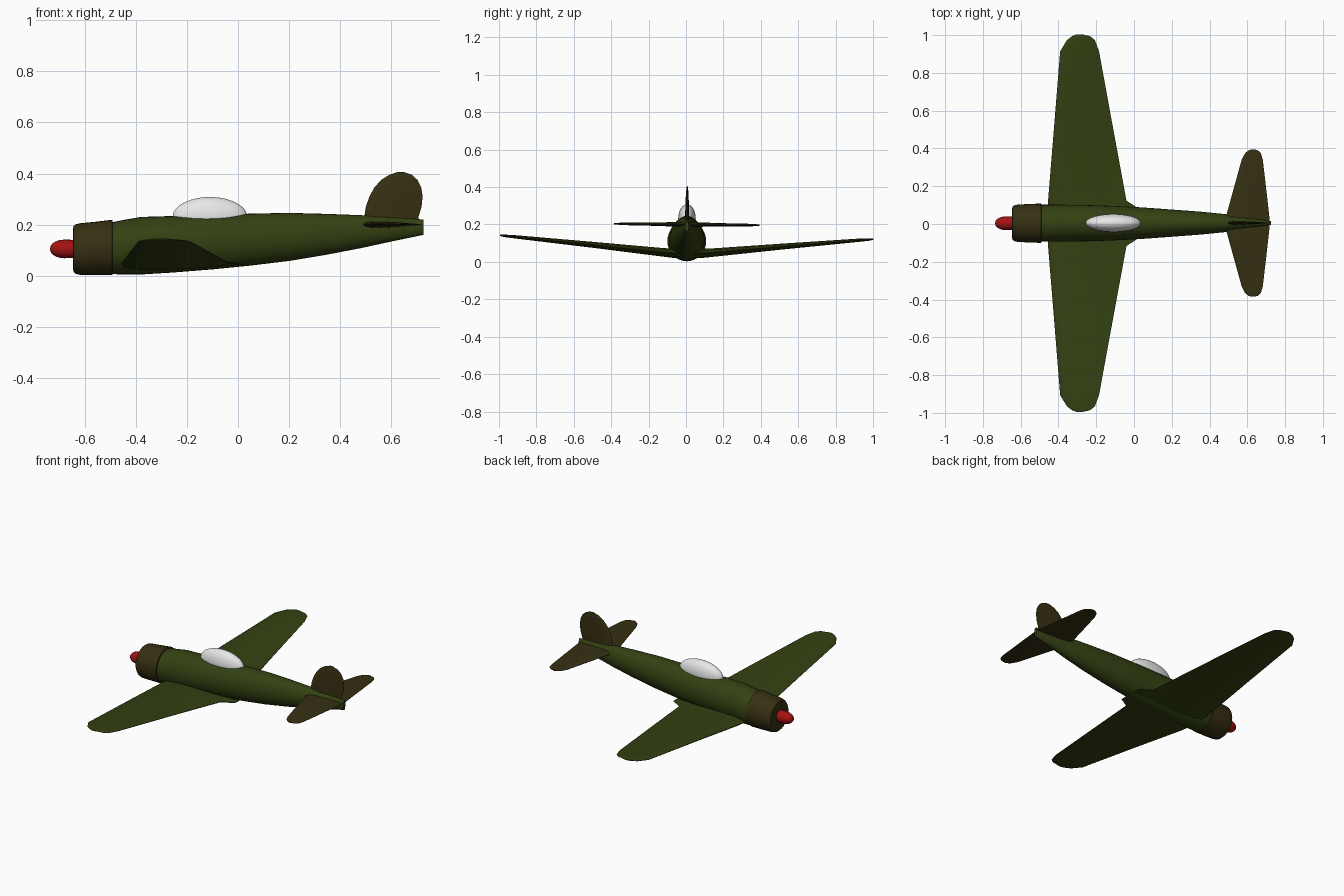
import bpy, bmesh, math
from mathutils import Matrix

cube = bpy.data.objects.get("Cube")
if cube:
    bpy.data.objects.remove(cube, do_unlink=True)

# Slight bank shared by every part
BANK = Matrix.Translation((0, 0.003, 0)) @ Matrix.Rotation(-0.01, 4, 'X')


def material(name, color, rough=0.6):
    m = bpy.data.materials.new(name)
    m.use_nodes = True
    m.diffuse_color = (*color, 1)
    bsdf = m.node_tree.nodes["Principled BSDF"]
    bsdf.inputs["Base Color"].default_value = (*color, 1)
    bsdf.inputs["Roughness"].default_value = rough
    return m


green = material("olive green", (0.033, 0.052, 0.006))
brown = material("dark brown", (0.036, 0.029, 0.006))
red = material("red", (0.36, 0.006, 0.006))
white = material("pale canopy", (0.8, 0.8, 0.8))


def loft(name, rings, mat, angle=35):
    """Skin a list of equal-length closed rings and cap both ends."""
    bm = bmesh.new()
    loops = [[bm.verts.new(p) for p in ring] for ring in rings]
    n = len(loops[0])
    for a, b in zip(loops, loops[1:]):
        for i in range(n):
            j = (i + 1) % n
            bm.faces.new((a[i], a[j], b[j], b[i]))
    bm.faces.new(loops[0][::-1])
    bm.faces.new(loops[-1])
    bmesh.ops.recalc_face_normals(bm, faces=bm.faces)
    bm.transform(BANK)
    mesh = bpy.data.meshes.new(name)
    bm.to_mesh(mesh)
    bm.free()
    mesh.materials.append(mat)
    obj = bpy.data.objects.new(name, mesh)
    bpy.context.collection.objects.link(obj)
    bpy.ops.object.select_all(action='DESELECT')
    obj.select_set(True)
    bpy.context.view_layer.objects.active = obj
    bpy.ops.object.shade_smooth_by_angle(angle=math.radians(angle))
    return obj


def body_ring(x, low, high, half, n=32):
    """Oval cross-section across the length of the aircraft."""
    mid, rad = (low + high) / 2, (high - low) / 2
    steps = [2 * math.pi * i / n for i in range(n)]
    return [(x, half * math.cos(a), mid + rad * math.sin(a)) for a in steps]


# Chord fraction and thickness fraction around an airfoil
FOIL = [(0, 0), (.03, .5), (.12, .85), (.3, 1), (.6, .7), (1, .06),
        (1, -.06), (.6, -.7), (.3, -1), (.12, -.85), (.03, -.5)]


def foil_surface(name, stations, mat, upright=False):
    """Stations: span, leading x, trailing x, offset, half thickness."""
    rings = []
    for s, lead, trail, off, t in stations:
        ring = []
        for c, h in FOIL:
            x = lead + c * (trail - lead)
            ring.append((x, off + h * t, s) if upright else (x, s, off + h * t))
        rings.append(ring)
    return loft(name, rings, mat)


def both_sides(half):
    return [(-s, *rest) for s, *rest in reversed(half)] + half


# Fuselage: x, bottom, top, half width
loft("fuselage", [body_ring(*r) for r in [
    (-.50, .007, .208, .098), (-.45, .005, .218, .098), (-.38, .005, .230, .098),
    (-.25, .013, .234, .096), (-.10, .025, .238, .091), (.05, .040, .243, .083),
    (.20, .058, .246, .072), (.35, .083, .242, .061), (.48, .108, .237, .048),
    (.60, .134, .230, .031), (.725, .160, .220, .010)]], green)

# Engine cowling
loft("cowling", [body_ring(*r) for r in [
    (-.645, .025, .185, .078), (-.643, .016, .194, .087), (-.635, .008, .201, .094),
    (-.620, .004, .205, .098), (-.56, .003, .211, .102), (-.492, .003, .219, .104),
    (-.490, .010, .211, .098)]], brown)

# Propeller spinner
loft("spinner", [body_ring(x, .105 - r, .105 + r, r, 20) for x, r in [
    (-.735, .003), (-.733, .012), (-.727, .020), (-.716, .028), (-.700, .034),
    (-.680, .0365), (-.655, .036), (-.630, .033)]], red)

# Bubble canopy
canopy = []
for i in range(1, 24):
    a = math.pi * i / 24
    r = math.sin(a)
    canopy.append(body_ring(-.11 - .146 * math.cos(a), .230 - .04 * r,
                            .230 + .078 * r, .047 * r))
for i, ring in enumerate(canopy):
    # Keep the widest line of the bubble on the fuselage top
    r = math.sin(math.pi * (i + 1) / 24)
    canopy[i] = [(x, y, .230 + (.078 if k <= 16 else .04) * r
                  * math.sin(2 * math.pi * k / 32)) for k, (x, y, z) in enumerate(ring)]
loft("canopy", canopy, white)

# Main wing with dihedral, root fillet and rounded tips
foil_surface("wing", both_sides([
    (.075, -.458, .03, .046, .025), (.12, -.455, -.04, .049, .023),
    (.50, -.424, -.110, .086, .016), (.91, -.391, -.185, .124, .009),
    (.97, -.355, -.207, .129, .007), (.99, -.328, -.232, .131, .005),
    (.999, -.305, -.270, .132, .003)]), green)

# Tailplane
foil_surface("tailplane", both_sides([
    (.02, .483, .718, .200, .013), (.18, .527, .700, .200, .009),
    (.335, .570, .682, .200, .007), (.370, .588, .672, .200, .005),
    (.385, .606, .655, .200, .004), (.389, .620, .642, .200, .003)]), brown)

# Rounded tail fin
foil_surface("fin", [
    (.19, .492, .700, 0, .011), (.23, .494, .706, 0, .011), (.27, .500, .718, 0, .010),
    (.31, .514, .722, 0, .009), (.345, .533, .717, 0, .008), (.375, .560, .702, 0, .006),
    (.395, .592, .680, 0, .004), (.406, .625, .648, 0, .002)], brown, upright=True)
